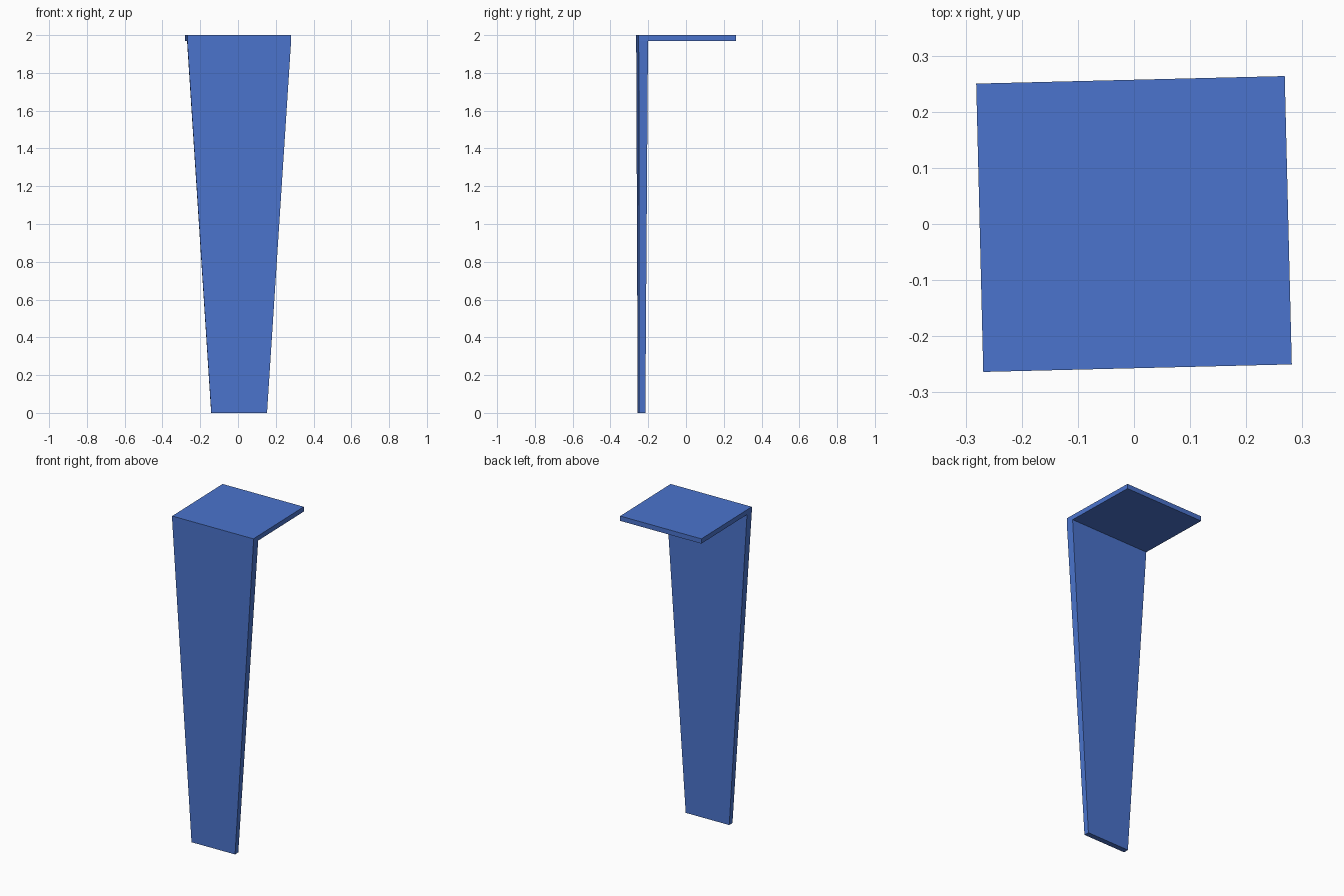
import bpy
import bmesh
from math import radians
from mathutils import Matrix

cube = bpy.data.objects.get("Cube")
if cube:
    bpy.data.objects.remove(cube, do_unlink=True)

WIDTH, DEPTH, HEIGHT = 0.55, 0.514, 2.0
PLATE = 0.03
FRONT = -DEPTH / 2
TURN = Matrix.Rotation(radians(1.4), 4, "Z")

blue = bpy.data.materials.new("blue")
blue.use_nodes = True
blue.diffuse_color = (0.07, 0.175, 0.61, 1)
blue.node_tree.nodes["Principled BSDF"].inputs["Base Color"].default_value = blue.diffuse_color


def tapered_block(name, bottom, top):
    """Block between two levels, each given as (width, front y, back y, z)."""
    bm = bmesh.new()
    bmesh.ops.create_cube(bm, size=1)
    for v in bm.verts:
        width, front, back, z = top if v.co.z > 0 else bottom
        v.co = (v.co.x * width, back if v.co.y > 0 else front, z)
    bm.transform(TURN)
    mesh = bpy.data.meshes.new(name)
    bm.to_mesh(mesh)
    bm.free()
    mesh.materials.append(blue)
    obj = bpy.data.objects.new(name, mesh)
    bpy.context.collection.objects.link(obj)
    return obj


# Square mounting plate on top
tapered_block("top_plate",
              (WIDTH, FRONT, -FRONT, HEIGHT - PLATE),
              (WIDTH, FRONT, -FRONT, HEIGHT))

# Front panel, narrowing and thinning towards the floor
tapered_block("tapered_leg",
              (0.295, FRONT + 0.005, FRONT + 0.038, 0),
              (WIDTH, FRONT, FRONT + 0.049, HEIGHT - PLATE))
